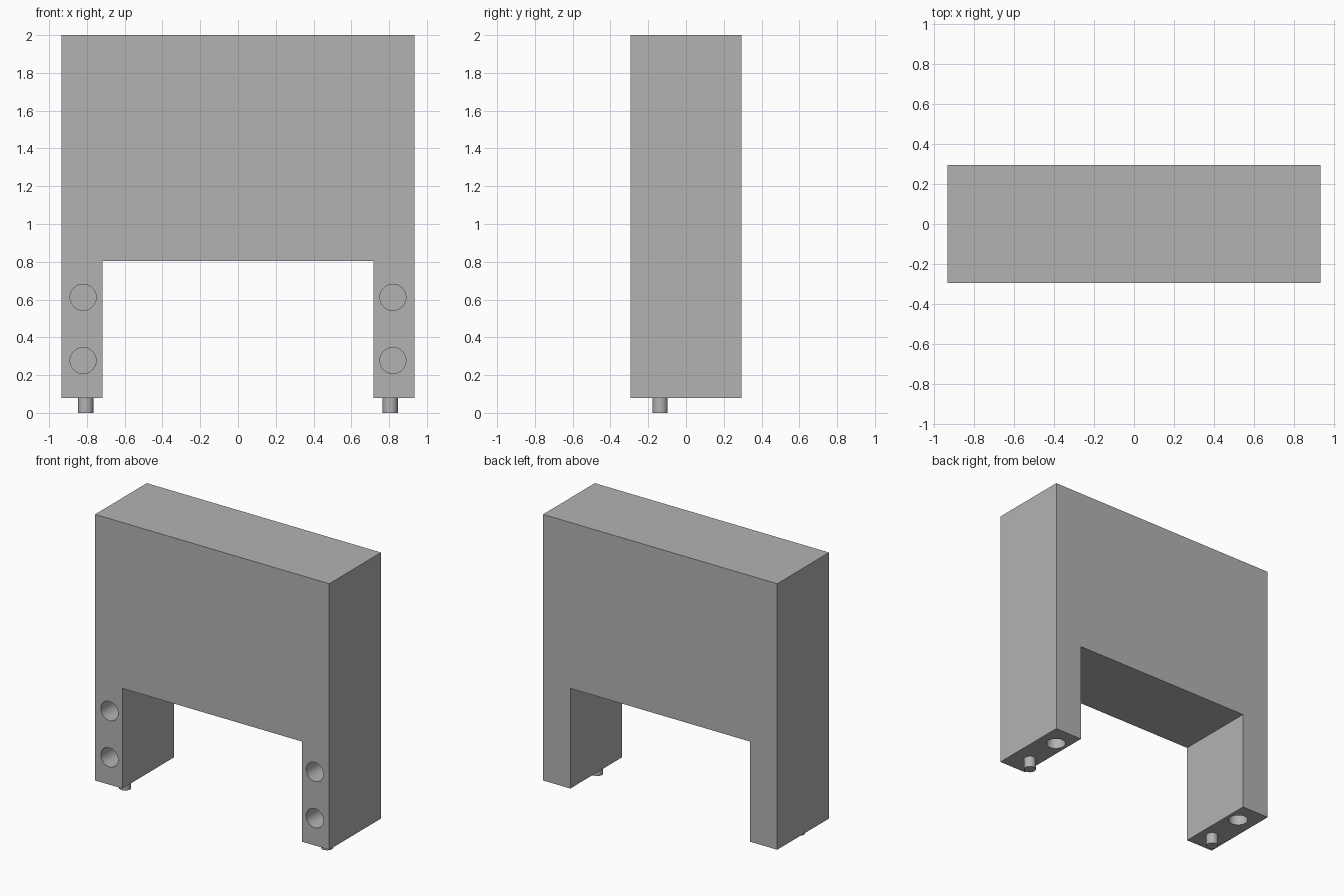
import bpy
import bmesh
from math import pi, radians
from mathutils import Matrix, Vector

cube = bpy.data.objects.get("Cube")
if cube:
    bpy.data.objects.remove(cube, do_unlink=True)

BASE, TOP = 0.08, 2.0
HALF_W, HALF_D = 0.935, 0.295
PIN_X, PIN_Y = 0.806, 0.137

# Single plain grey
grey = bpy.data.materials.new("plain grey")
grey.use_nodes = True
grey.diffuse_color = (0.45, 0.45, 0.45, 1)
grey.node_tree.nodes["Principled BSDF"].inputs["Base Color"].default_value = grey.diffuse_color


def make_object(name, bm):
    bmesh.ops.recalc_face_normals(bm, faces=bm.faces)
    mesh = bpy.data.meshes.new(name)
    bm.to_mesh(mesh)
    bm.free()
    mesh.materials.append(grey)
    obj = bpy.data.objects.new(name, mesh)
    bpy.context.collection.objects.link(obj)
    return obj


def add_cylinder(bm, centre, radius, length, along_y=False):
    turn = Matrix.Rotation(pi / 2 if along_y else 0, 4, "X")
    bmesh.ops.create_cone(bm, cap_ends=True, segments=48, radius1=radius, radius2=radius,
                          depth=length, matrix=Matrix.Translation(centre) @ turn)


def smooth(obj):
    bpy.ops.object.select_all(action="DESELECT")
    obj.select_set(True)
    bpy.context.view_layer.objects.active = obj
    bpy.ops.object.shade_smooth_by_angle(angle=radians(30))


# Arch body: front outline extruded through the depth
half = [(HALF_W, TOP), (HALF_W, BASE), (0.717, BASE), (0.717, 0.803)]
outline = half + [(-x, z) for x, z in reversed(half)]
bm = bmesh.new()
face = bm.faces.new([bm.verts.new((x, -HALF_D, z)) for x, z in outline])
sweep = bmesh.ops.extrude_face_region(bm, geom=[face])
moved = [v for v in sweep["geom"] if isinstance(v, bmesh.types.BMVert)]
bmesh.ops.translate(bm, verts=moved, vec=Vector((0, 2 * HALF_D, 0)))
body = make_object("arch_body", bm)

# Blind holes: two in the front of each leg, one socket under each foot
bm = bmesh.new()
for side in (-1, 1):
    for z in (0.277, 0.612):
        add_cylinder(bm, (side * 0.82, -HALF_D, z), 0.069, 0.5, along_y=True)
    add_cylinder(bm, (side * PIN_X, PIN_Y, BASE), 0.065, 0.2)
cutter = make_object("hole_cutter", bm)
cut = body.modifiers.new("holes", "BOOLEAN")
cut.operation, cut.solver, cut.object = "DIFFERENCE", "EXACT", cutter
bpy.context.view_layer.objects.active = body
bpy.ops.object.modifier_apply(modifier=cut.name)
bpy.data.objects.remove(cutter, do_unlink=True)
smooth(body)

# Locating pins under the feet
for side, name in ((1, "left_pin"), (-1, "right_pin")):
    bm = bmesh.new()
    add_cylinder(bm, (side * PIN_X, -PIN_Y, BASE / 2 + 0.01), 0.04, BASE + 0.02)
    smooth(make_object(name, bm))
